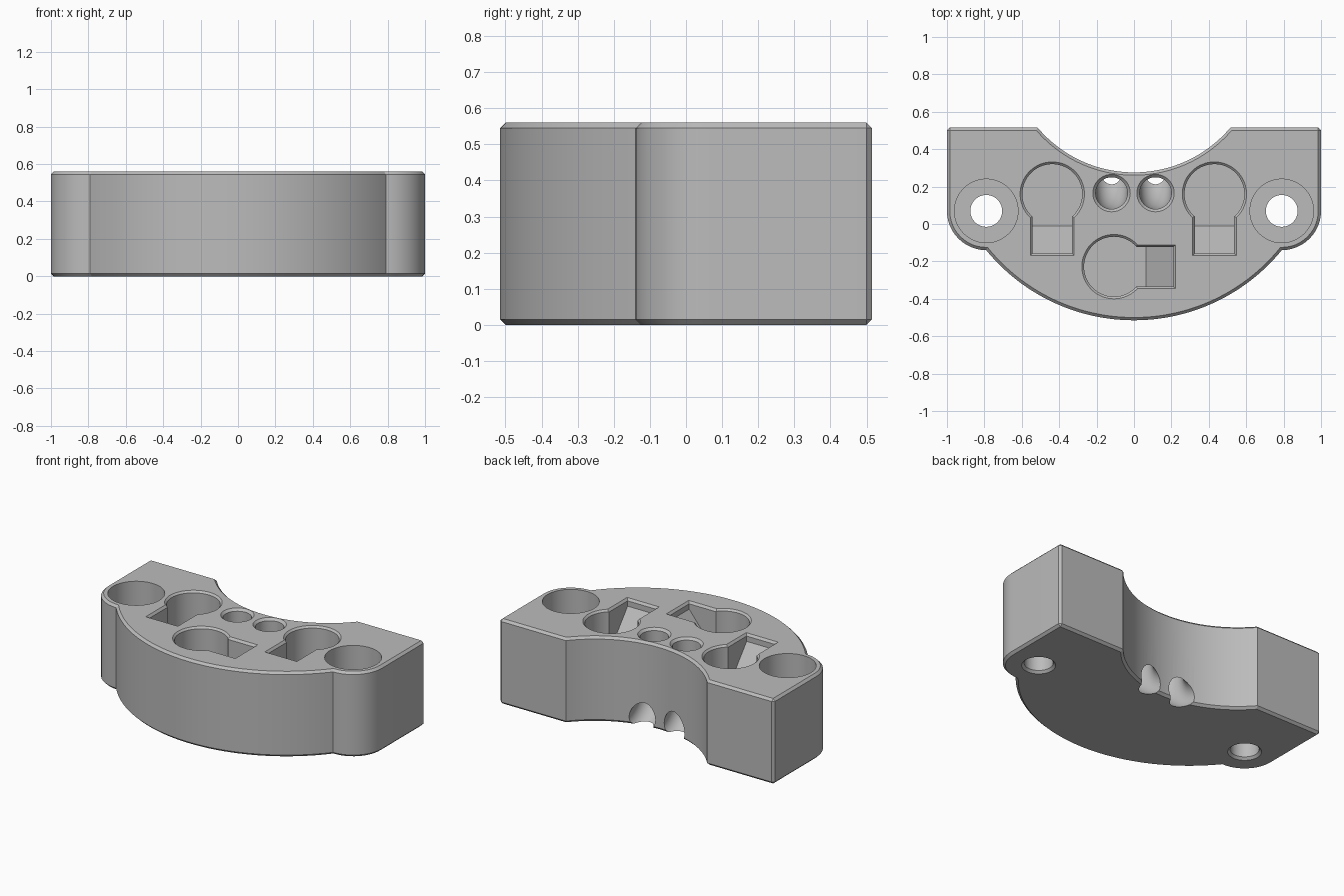
import bpy, bmesh
from math import sin, cos, pi, atan2, hypot
from mathutils import Vector, Matrix

if "Cube" in bpy.data.objects:
    bpy.data.objects.remove(bpy.data.objects["Cube"], do_unlink=True)

H = 0.56          # block height
C = 0.015         # chamfer width
BACK = 0.515      # back edge position


def arc(cx, cy, start, end, n):
    """Points on an arc between two points that share a centre (short way round)."""
    r = hypot(start[0] - cx, start[1] - cy)
    a = atan2(start[1] - cy, start[0] - cx)
    b = atan2(end[1] - cy, end[0] - cx)
    d = (b - a + pi) % (2 * pi) - pi
    return [(cx + r * cos(a + d * i / n), cy + r * sin(a + d * i / n)) for i in range(n + 1)]


def loft(name, rings, matrix=Matrix()):
    """Closed solid through rings of equal point count."""
    bm = bmesh.new()
    rows = [[bm.verts.new(matrix @ Vector(p)) for p in ring] for ring in rings]
    n = len(rows[0])
    for lo, hi in zip(rows, rows[1:]):
        for i in range(n):
            j = (i + 1) % n
            bm.faces.new((lo[i], lo[j], hi[j], hi[i]))
    bm.faces.new(rows[0][::-1])
    bm.faces.new(rows[-1])
    bmesh.ops.recalc_face_normals(bm, faces=bm.faces)
    mesh = bpy.data.meshes.new(name)
    bm.to_mesh(mesh)
    bm.free()
    ob = bpy.data.objects.new(name, mesh)
    bpy.context.collection.objects.link(ob)
    return ob


def turned(name, x, y, profile, n=64):
    """Round cutter from (radius, height) pairs."""
    return loft(name, [[(x + r * cos(2 * pi * i / n), y + r * sin(2 * pi * i / n), z)
                        for i in range(n)] for r, z in profile])


def cut(body, cutter):
    mod = body.modifiers.new("cut", 'BOOLEAN')
    mod.operation = 'DIFFERENCE'
    mod.solver = 'EXACT'
    mod.object = cutter
    bpy.context.view_layer.objects.active = body
    bpy.ops.object.modifier_apply(modifier=mod.name)
    bpy.data.objects.remove(cutter, do_unlink=True)


# Block outline: notched back, two ear lobes, bowed front
lobe_x, lobe_y, lobe_r = 0.79, 0.07, 0.21
ear = (lobe_x, lobe_y - lobe_r)
outline = arc(0, 0.95, (0.515, BACK), (-0.515, BACK), 40)
outline += [(-1, BACK)]
outline += arc(-lobe_x, lobe_y, (-1, lobe_y), (-ear[0], ear[1]), 12)[:-1]
outline += arc(0, 0.505, (-ear[0], ear[1]), ear, 56)
outline += arc(lobe_x, lobe_y, ear, (1, lobe_y), 12)[1:]
outline += [(1, BACK)]
body = loft("mounting_block", [[(x, y, z) for x, y in outline] for z in (0, H)])

# Chamfer the top and bottom rims and the two back corners
bm = bmesh.new()
bm.from_mesh(body.data)
edges = [e for e in bm.edges
         if abs(e.verts[0].co.z - e.verts[1].co.z) < 0.01
         or (e.verts[0].co.y > BACK - 0.01 and abs(e.verts[0].co.x) > 0.9)]
bmesh.ops.bevel(bm, geom=edges, offset=C, segments=1, affect='EDGES', clamp_overlap=False)
bm.to_mesh(body.data)
bm.free()

# Counterbored screw holes in the ears
for s in (-1, 1):
    x = s * lobe_x
    cut(body, turned("screw_hole", x, lobe_y,
                     [(0.115, -C), (0.085, C), (0.085, 0.22), (0.17, 0.22), (0.17, H + 0.1)]))

# Keyhole pockets: round bore plus a slot with a ramped end
FLOOR = 0.33
for x, y, turn in ((-0.437, 0.16, -pi / 2), (0.43, 0.16, -pi / 2), (-0.107, -0.228, 0)):
    cut(body, turned("pocket_bore", x, y,
                     [(0.16, FLOOR), (0.16, H - 0.012), (0.184, H + 0.012)]))
    rings = [[(0, -w, z), (u, -w, z), (u, w, z), (0, w, z)]
             for u, w, z in ((0.17, 0.105, FLOOR), (0.317, 0.105, 0.51),
                             (0.317, 0.105, H - C), (0.337, 0.125, H + 0.01))]
    place = Matrix.Translation((x, y, 0)) @ Matrix.Rotation(turn, 4, 'Z')
    cut(body, loft("pocket_slot", rings, place))

# Elbow channels: down from the top, curving out at the foot of the back notch
R, r, n = 0.2, 0.085, 40
for x in (-0.12, 0.115):
    y0, z0 = 0.165, 0.24
    path = [(y0, H + 0.1, 0)]
    path += [(y0 + R - R * cos(a), z0 - R * sin(a), a)
             for a in [pi / 2 * i / 20 for i in range(21)]]
    rings = [[(x + r * cos(t), y + r * sin(t) * cos(a), z + r * sin(t) * sin(a))
              for t in [2 * pi * i / n for i in range(n)]] for y, z, a in path]
    cut(body, loft("channel", rings))
    cut(body, turned("channel_rim", x, y0, [(r, H - C), (r + 2 * C, H + C)], n))

# One plain grey over the whole block
mat = bpy.data.materials.new("plain_grey")
mat.use_nodes = True
grey = (0.5, 0.5, 0.5, 1)
mat.diffuse_color = grey
mat.node_tree.nodes["Principled BSDF"].inputs["Base Color"].default_value = grey
body.data.materials.clear()
body.data.materials.append(mat)
for poly in body.data.polygons:
    poly.material_index = 0

bpy.ops.object.select_all(action='DESELECT')
body.select_set(True)
bpy.context.view_layer.objects.active = body
bpy.ops.object.shade_smooth_by_angle(angle=pi / 6)
